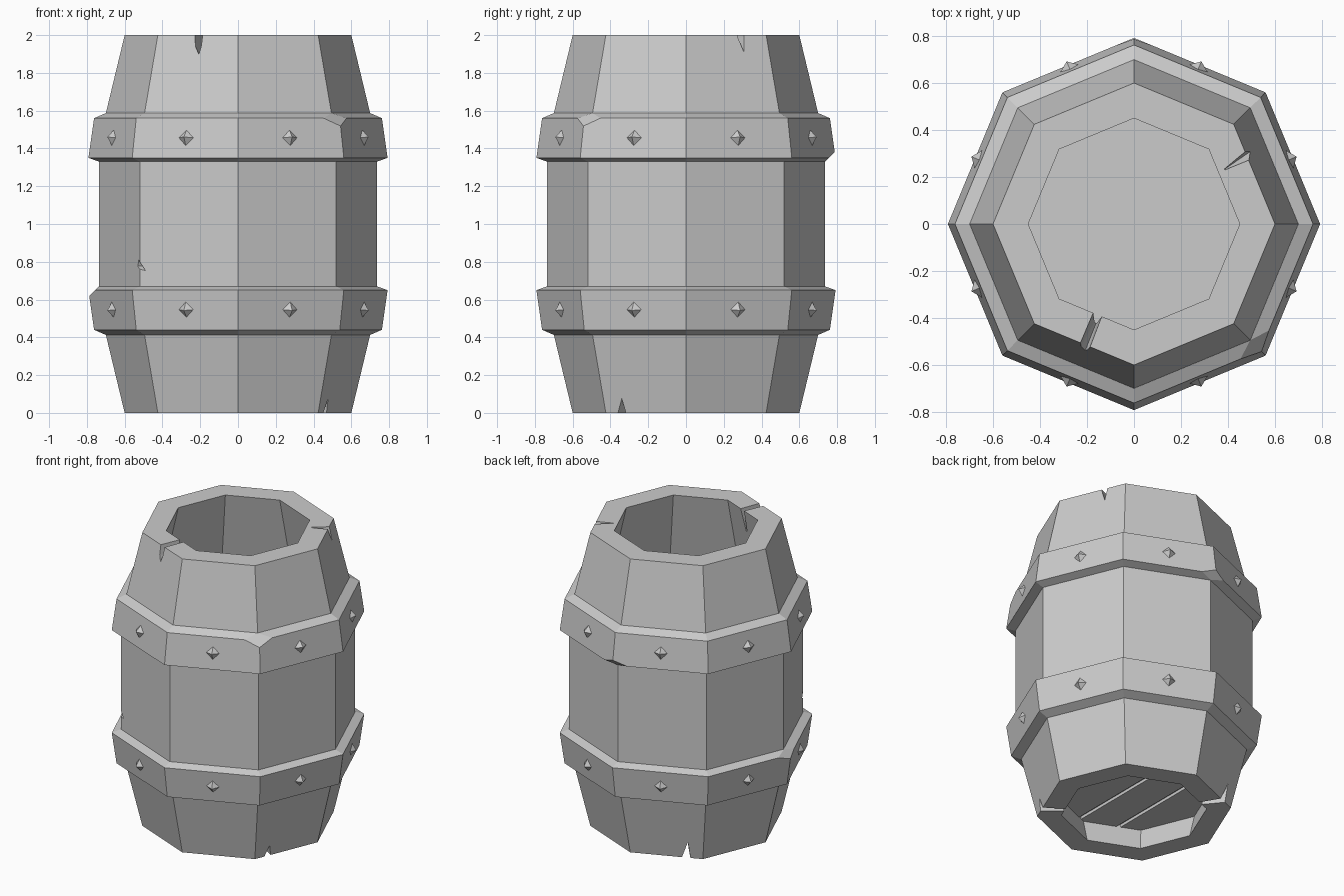
import bpy, bmesh
from math import sin, cos, pi, radians
from mathutils import Vector, Matrix

if "Cube" in bpy.data.objects:
    bpy.data.objects.remove(bpy.data.objects["Cube"])

SIDES = 8


def make_object(name, bm):
    bmesh.ops.recalc_face_normals(bm, faces=bm.faces)
    mesh = bpy.data.meshes.new(name)
    bm.to_mesh(mesh)
    bm.free()
    obj = bpy.data.objects.new(name, mesh)
    bpy.context.collection.objects.link(obj)
    return obj


def polar(deg, r, t, z):
    """Point at radius r in direction deg, shifted sideways by t."""
    a = radians(deg)
    return Vector((r * cos(a) - t * sin(a), r * sin(a) + t * cos(a), z))


def lathe(name, profile):
    """Sweep a closed (r, z) profile around eight corners."""
    bm = bmesh.new()
    rings = [[bm.verts.new(polar(i * 360 / SIDES, r, 0, z)) for r, z in profile]
             for i in range(SIDES)]
    n = len(profile)
    for i in range(SIDES):
        a, b = rings[i], rings[(i + 1) % SIDES]
        for j in range(n):
            k = (j + 1) % n
            bm.faces.new((a[j], a[k], b[k], b[j]))
    return make_object(name, bm)


def hull(bm, points):
    verts = [bm.verts.new(p) for p in points]
    res = bmesh.ops.convex_hull(bm, input=verts)
    return res


def cut(obj, bm):
    cutter = make_object("cutter", bm)
    cutter.hide_render = True
    mod = obj.modifiers.new("cut", "BOOLEAN")
    mod.operation, mod.solver, mod.object = "DIFFERENCE", "EXACT", cutter
    bpy.context.view_layer.objects.active = obj
    bpy.ops.object.modifier_apply(modifier=mod.name)
    bpy.data.objects.remove(cutter, do_unlink=True)


def crack(bm, deg, edge, up, outer, inner):
    """V notch in a rim; outer / inner are (radius, width, height)."""
    pts = []
    for r, w, h in (outer, inner):
        for t, z in ((-w / 2, edge - up * 0.01), (w / 2, edge - up * 0.01), (w * 0.2, edge + up * h)):
            pts.append(polar(deg, r, t, z))
    hull(bm, pts)


# Barrel body: hollow eight-sided shell
body = lathe("barrel_body", [
    (0.60, 0), (0.735, 0.56), (0.735, 1.44), (0.60, 2),
    (0.45, 2), (0.585, 1.44), (0.585, 0.56), (0.45, 0)])

# Cracks in the rims and a gouge on one corner of the body
bm = bmesh.new()
crack(bm, 248, 2, -1, (0.66, 0.05, 0.06), (0.38, 0.04, 0.20))
crack(bm, 31, 2, -1, (0.66, 0.07, 0.13), (0.45, 0.006, 0.03))
crack(bm, -36.5, 0, 1, (0.66, 0.06, 0.09), (0.40, 0.03, 0.04))
crack(bm, 125, 0, 1, (0.66, 0.07, 0.14), (0.40, 0.03, 0.06))
hull(bm, [polar(225, 0.8, -0.03, 0.86), polar(225, 0.8, -0.07, 0.77),
          polar(225, 0.8, 0.09, 0.70), polar(225, 0.68, 0, 0.78)])
cut(body, bm)

# Floor board with plank grooves on the underside
bm = bmesh.new()
bmesh.ops.create_cone(bm, cap_ends=True, segments=SIDES, radius1=0.50, radius2=0.51,
                      depth=0.06, matrix=Matrix.Translation((0, 0, 0.18))
                      @ Matrix.Rotation(pi / 2, 4, "Z"))
floor = make_object("floor_planks", bm)
bm = bmesh.new()
for x in (-0.21, 0.04, 0.29):
    bmesh.ops.create_cube(bm, size=1, matrix=Matrix.Translation((x, 0, 0.15))
                          @ Matrix.Diagonal((0.025, 1.2, 0.04, 1)))
cut(floor, bm)


def chip(band, deg, r, z, up, depth):
    """Knock a slanted chip off one band corner."""
    size = 0.2
    n = Vector((1, 0, up)).normalized()
    centre = Vector((r, 0, z)) + n * (size / 2 - depth)
    bm = bmesh.new()
    bmesh.ops.create_cube(bm, size=size, matrix=Matrix.Rotation(radians(deg), 4, "Z")
                          @ Matrix.Translation(centre) @ Matrix.Rotation(pi / 4, 4, "Y"))
    cut(band, bm)


# Two hoops, mirrored about mid height
hoop = [(0.69, 0.413), (0.70, 0.413), (0.762, 0.44), (0.792, 0.65),
        (0.735, 0.67), (0.72, 0.67), (0.72, 0.56)]
lower = lathe("lower_hoop", hoop)
upper = lathe("upper_hoop", [(r, 2 - z) for r, z in hoop])
chip(lower, 180, 0.792, 0.65, 1, 0.025)
chip(upper, 90, 0.792, 1.35, -1, 0.025)
chip(upper, -45, 0.762, 1.56, 1, 0.025)

# Pyramid rivets, one on each hoop face
for name, z, tilt in (("lower_rivets", 0.545, 8), ("upper_rivets", 1.458, -8)):
    bm = bmesh.new()
    for i in range(SIDES):
        m = (Matrix.Rotation(radians(22.5 + 45 * i), 4, "Z")
             @ Matrix.Translation((0.728, 0, z))
             @ Matrix.Rotation(radians(90 + tilt), 4, "Y"))
        bmesh.ops.create_cone(bm, cap_ends=True, segments=4, radius1=0.055,
                              radius2=0, depth=0.042, matrix=m)
    make_object(name, bm)
